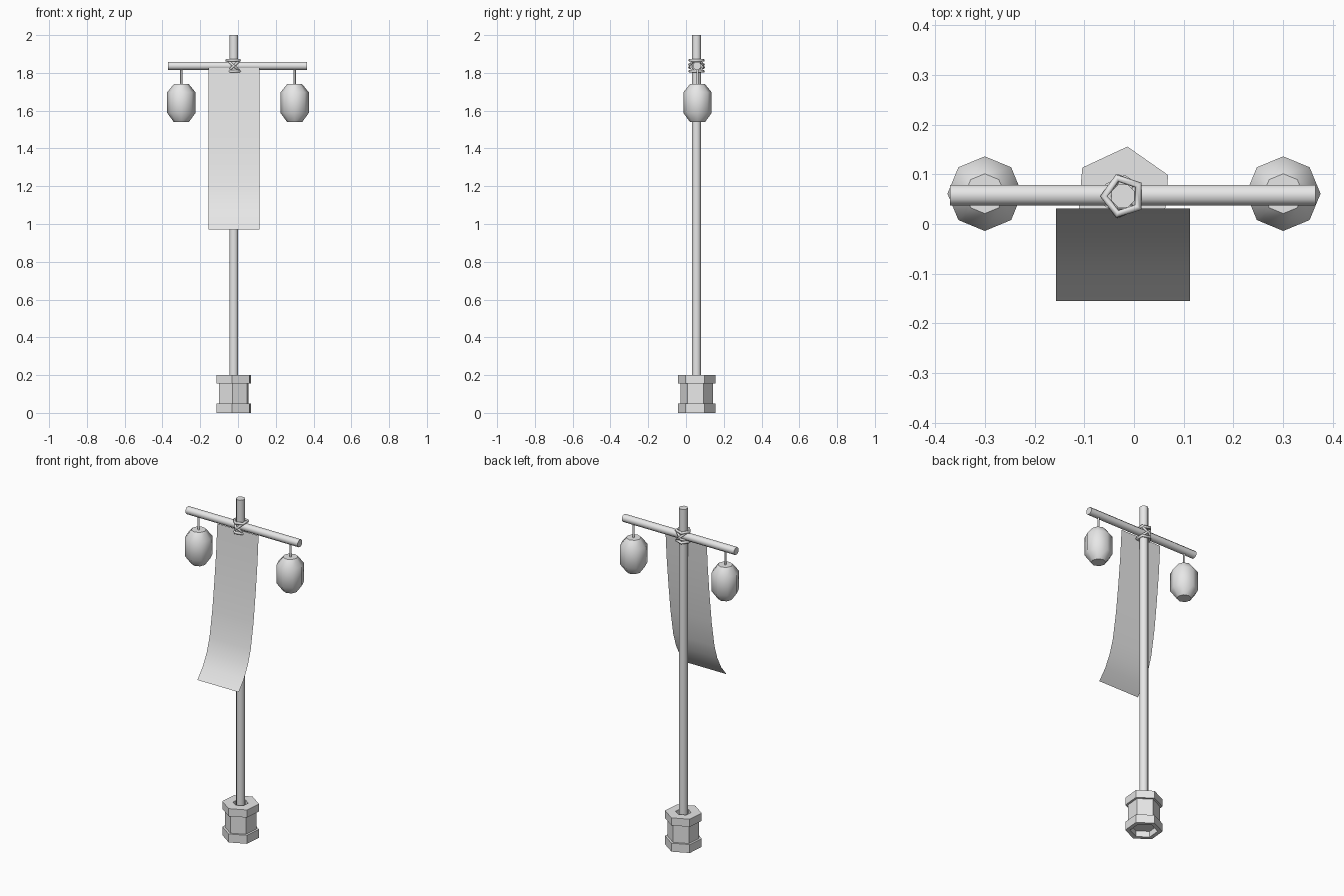
import bpy, math
from mathutils import Matrix, Vector

if "Cube" in bpy.data.objects:
    bpy.data.objects.remove(bpy.data.objects["Cube"])

grey = bpy.data.materials.new("plain_grey")
grey.diffuse_color = (0.8, 0.8, 0.8, 1)
grey.use_nodes = True
grey.node_tree.nodes["Principled BSDF"].inputs["Base Color"].default_value = grey.diffuse_color

PX, PY = -0.022, 0.056   # pole axis
BAR_Z = 1.837


def make(name, verts, faces, smooth=None):
    me = bpy.data.meshes.new(name)
    me.from_pydata(verts, [], faces)
    me.materials.append(grey)
    ob = bpy.data.objects.new(name, me)
    bpy.context.collection.objects.link(ob)
    if smooth:
        bpy.ops.object.select_all(action='DESELECT')
        bpy.context.view_layer.objects.active = ob
        ob.select_set(True)
        bpy.ops.object.shade_smooth_by_angle(angle=math.radians(smooth))
    return ob


def lathe(name, profile, sides, matrix, turn=0.0, smooth=None):
    """Spin (radius, height) points about z and close both ends."""
    verts, faces = [], []
    for r, z in profile:
        for i in range(sides):
            a = math.radians(turn) + 2 * math.pi * i / sides
            verts.append(matrix @ Vector((r * math.cos(a), r * math.sin(a), z)))
    for k in range(len(profile) - 1):
        for i in range(sides):
            j = (i + 1) % sides
            faces.append((k * sides + i, k * sides + j,
                          (k + 1) * sides + j, (k + 1) * sides + i))
    last = (len(profile) - 1) * sides
    faces.append(tuple(reversed(range(sides))))
    faces.append(tuple(range(last, last + sides)))
    return make(name, verts, faces, smooth)


def rope_ring(name, radius, tube, matrix, major=5, minor=6):
    verts, faces = [], []
    for i in range(major):
        a = math.pi + 2 * math.pi * i / major
        for k in range(minor):
            b = 2 * math.pi * k / minor
            r = radius + tube * math.cos(b)
            verts.append(matrix @ Vector((r * math.cos(a), r * math.sin(a), tube * math.sin(b))))
            i2, k2 = (i + 1) % major, (k + 1) % minor
            faces.append((i * minor + k, i2 * minor + k, i2 * minor + k2, i * minor + k2))
    return make(name, verts, faces, 65)


at_pole = Matrix.Translation((PX, PY, 0))

# Six-sided foot: two flanges around a narrower body, recessed at both ends
lathe("base", [(0.074, 0.035), (0.074, 0), (0.1, 0), (0.1, 0.05), (0.086, 0.05),
               (0.086, 0.155), (0.1, 0.155), (0.1, 0.2), (0.042, 0.2), (0.042, 0.17)],
      6, at_pole, turn=25)

# Upright pole
lathe("pole", [(0.025, 0.1), (0.025, 2.0)], 8, at_pole, turn=22.5, smooth=50)

# Crossbar along x
bar = Matrix.Translation((0, 0.058, BAR_Z)) @ Matrix.Rotation(math.pi / 2, 4, 'Y')
lathe("crossbar", [(0.0225, -0.37), (0.0225, 0.365)], 8, bar, turn=22.5, smooth=50)

# Lanterns on thin hangers
for side, x in (("left", -0.3), ("right", 0.3)):
    place = Matrix.Translation((x, 0.061, 0))
    lathe(side + "_lantern", [(0.04, 1.54), (0.075, 1.588), (0.075, 1.697), (0.04, 1.74)],
          8, place, smooth=47)
    lathe(side + "_hanger", [(0.006, 1.735), (0.006, 1.83)], 6, place, smooth=65)

# Banner: a single sheet swinging forward at the bottom
curve = [(0.031, 1.825), (0.020, 1.66), (0.004, 1.5), (-0.016, 1.33), (-0.042, 1.18),
         (-0.068, 1.10), (-0.105, 1.03), (-0.155, 0.97)]
verts = [(x, y, z) for y, z in curve for x in (-0.157, 0.113)]
faces = [(2 * i, 2 * i + 2, 2 * i + 3, 2 * i + 1) for i in range(len(curve) - 1)]
make("banner", verts, faces, 40)

# Rope lashing: a ring above and below the bar and two crossed loops
for name, z in (("upper_rope", 1.866), ("lower_rope", 1.808)):
    rope_ring(name, 0.038, 0.008, Matrix.Translation((PX, PY, z)))
for name, tilt in (("cross_rope_a", 42), ("cross_rope_b", -42)):
    rope_ring(name, 0.04, 0.007, Matrix.Translation((PX, PY, BAR_Z))
              @ Matrix.Rotation(math.radians(tilt), 4, 'Y'))
